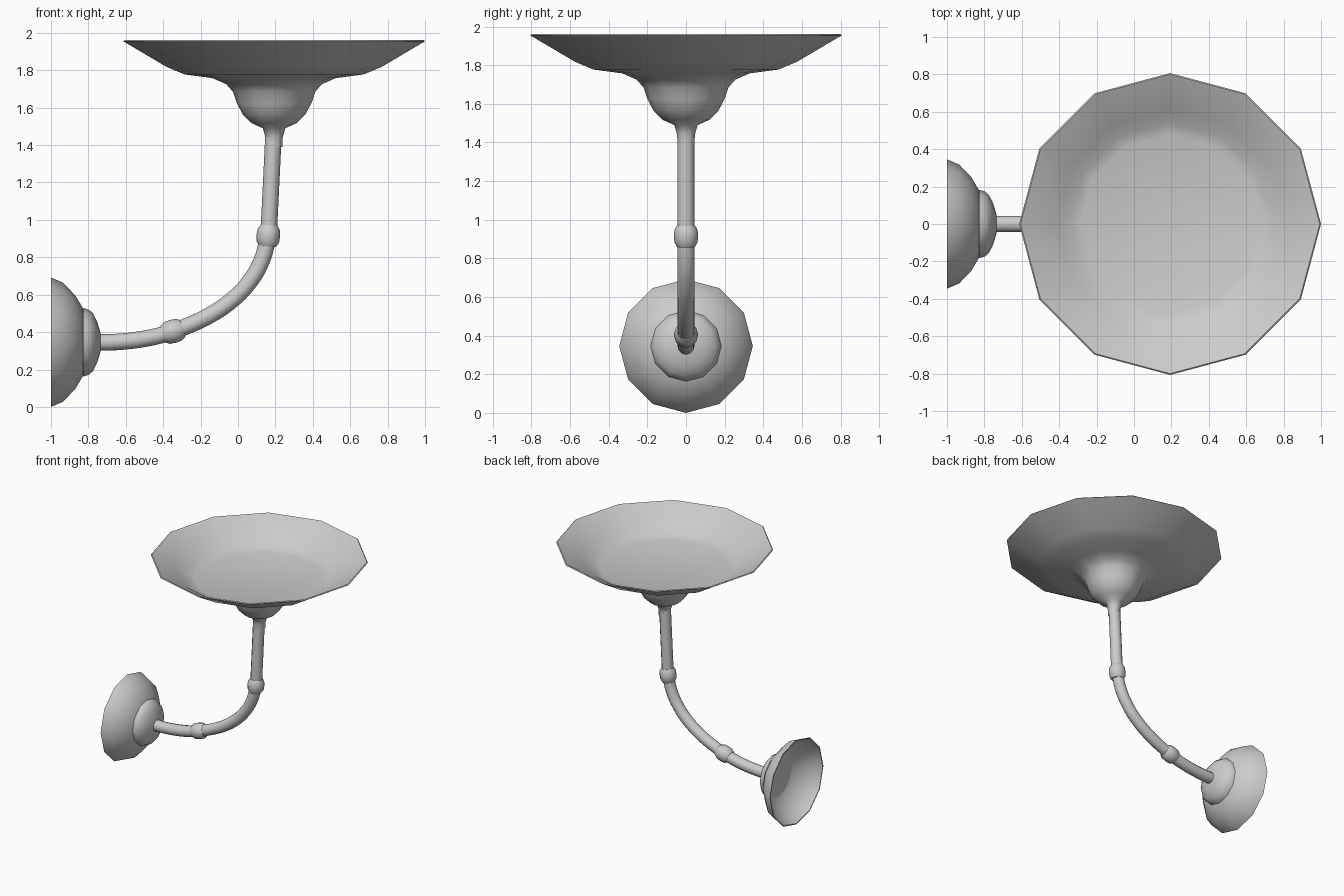
import bpy, bmesh
from math import pi, cos, sin, radians
from mathutils import Vector

cube = bpy.data.objects.get("Cube")
if cube:
    bpy.data.objects.remove(cube)

SIDES = 12
TUBE = 0.044

metal = bpy.data.materials.new("plain grey")
metal.use_nodes = True
grey = (0.6, 0.6, 0.6, 1)
metal.diffuse_color = grey
metal.node_tree.nodes["Principled BSDF"].inputs["Base Color"].default_value = grey


def finish(ob):
    ob.data.materials.append(metal)
    bpy.ops.object.select_all(action='DESELECT')
    ob.select_set(True)
    bpy.context.view_layer.objects.active = ob
    bpy.ops.object.shade_smooth_by_angle(angle=radians(50))


def lathe(name, profile, origin, axis=(0, 0, 1)):
    """Spin (radius, height) points round an axis; radius 0 closes to a pole."""
    bm = bmesh.new()
    rings = []
    for r, h in profile:
        if r == 0:
            rings.append([bm.verts.new((0, 0, h))] * SIDES)
        else:
            rings.append([bm.verts.new((r * cos(2 * pi * i / SIDES), r * sin(2 * pi * i / SIDES), h))
                          for i in range(SIDES)])
    for a, b in zip(rings, rings[1:]):
        for i in range(SIDES):
            j = (i + 1) % SIDES
            bm.faces.new(dict.fromkeys((a[i], a[j], b[j], b[i])))
    bmesh.ops.recalc_face_normals(bm, faces=bm.faces)
    mesh = bpy.data.meshes.new(name)
    bm.to_mesh(mesh)
    bm.free()
    ob = bpy.data.objects.new(name, mesh)
    bpy.context.collection.objects.link(ob)
    ob.location = origin
    ob.rotation_euler = Vector((0, 0, 1)).rotation_difference(Vector(axis)).to_euler()
    finish(ob)


def tube(name, points):
    """Round pipe following (x, z) points in the y = 0 plane."""
    cu = bpy.data.curves.new(name, 'CURVE')
    cu.dimensions = '3D'
    cu.bevel_depth = TUBE
    cu.bevel_resolution = 4
    cu.resolution_u = 5
    sp = cu.splines.new('BEZIER')
    sp.bezier_points.add(len(points) - 1)
    for bp, (x, z) in zip(sp.bezier_points, points):
        bp.co = (x, 0, z)
        bp.handle_left_type = bp.handle_right_type = 'AUTO'
    ob = bpy.data.objects.new(name, cu)
    bpy.context.collection.objects.link(ob)
    bpy.ops.object.select_all(action='DESELECT')
    ob.select_set(True)
    bpy.context.view_layer.objects.active = ob
    bpy.ops.object.convert(target='MESH')
    finish(bpy.context.view_layer.objects.active)


# Dish: flared neck, rounded cup, wide bowl, thin rim and flat inner floor
lathe("dish", [(TUBE, 1.39), (0.046, 1.44), (0.06, 1.49), (0.12, 1.517), (0.168, 1.565),
               (0.2, 1.625), (0.22, 1.685), (0.255, 1.725), (0.33, 1.758), (0.48, 1.778),
               (0.575, 1.818), (0.807, 1.955), (0.8, 1.961), (0.793, 1.958),
               (0.61, 1.852), (0.54, 1.807), (0.48, 1.79), (0, 1.79)], (0.193, 0, 0))

# Wall plate: bell opening towards -x with a flat inner floor
lathe("wall_plate", [(0.165, 0.175), (0.18, 0.172), (0.25, 0.13), (0.318, 0.065), (0.346, 0),
                     (0.338, 0), (0.308, 0.06), (0.24, 0.12), (0.175, 0.162),
                     (0.15, 0.166), (0, 0.166)], (-1, 0, 0.346), (1, 0, 0))

# Domed boss standing on the wall plate
lathe("wall_boss", [(0.17, 0.168), (0.183, 0.175), (0.175, 0.2), (0.157, 0.223),
                    (0.11, 0.247), (0.05, 0.265), (0, 0.267)], (-1, 0, 0.346), (1, 0, 0))

# Arm in three lengths
tube("lower_arm", [(-0.77, 0.345), (-0.65, 0.347), (-0.48, 0.368), (-0.35, 0.4)])
tube("curved_arm", [(-0.35, 0.4), (-0.16, 0.485), (-0.03, 0.573), (0.06, 0.667),
                    (0.125, 0.778), (0.163, 0.91)])
tube("upper_stem", [(0.163, 0.91), (0.175, 1.15), (0.19, 1.46)])

# Barrel collars over the joints
barrel = [(0, -0.056), (0.046, -0.056), (0.06, -0.033), (0.063, 0), (0.06, 0.033),
          (0.046, 0.056), (0, 0.056)]
lathe("lower_collar", barrel, (-0.348, 0, 0.404), (0.96, 0, 0.27))
lathe("upper_collar", barrel, (0.162, 0, 0.915), (0.08, 0, 1))
